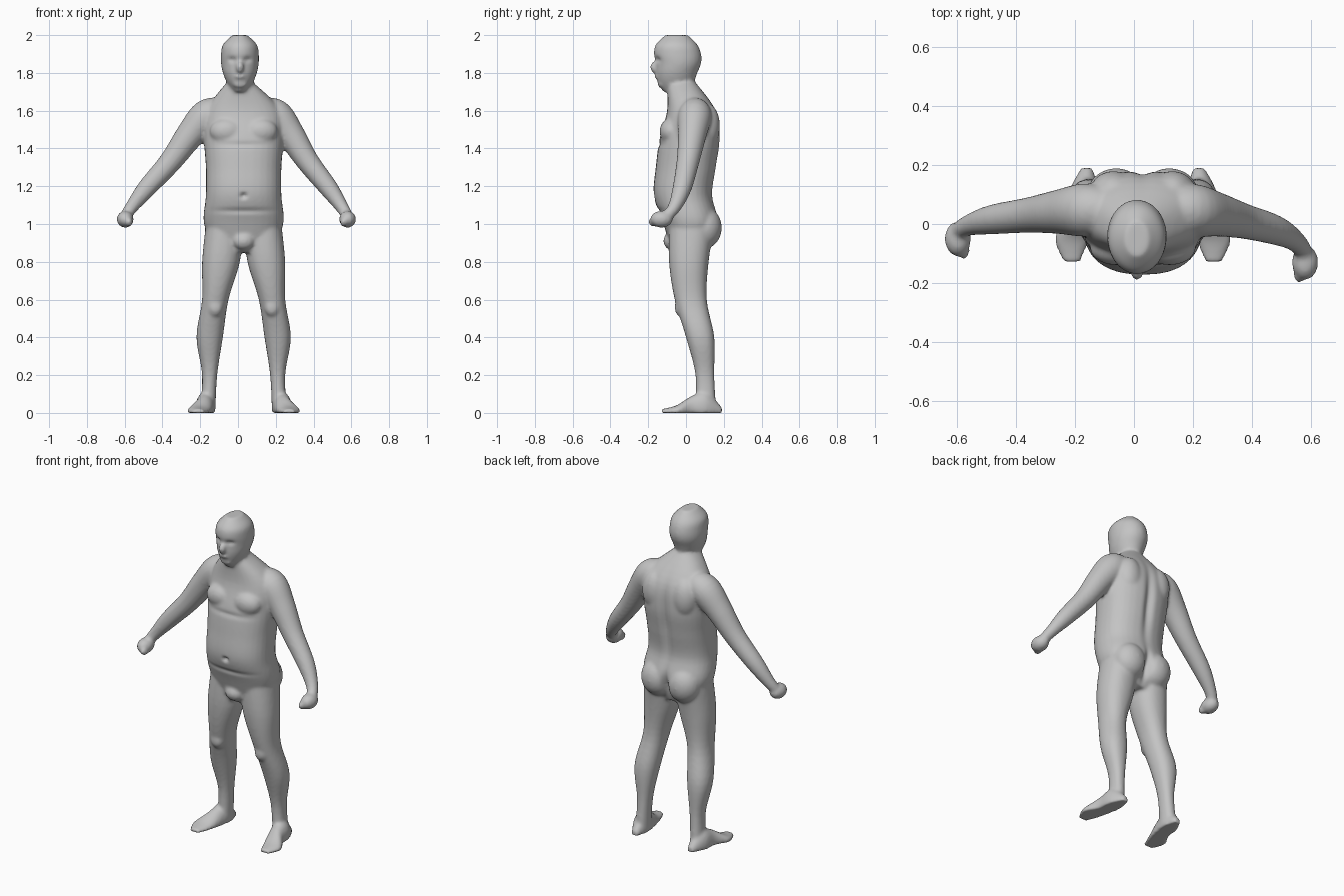
import bpy
import bmesh
from math import cos, sin, pi, exp, copysign
from mathutils import Vector, Matrix

MID = .03        # symmetry line of torso and legs
HEAD_X = .01     # symmetry line of the head
X, Y, Z = Vector((1, 0, 0)), Vector((0, 1, 0)), Vector((0, 0, 1))

cube = bpy.data.objects.get("Cube")
if cube:
    bpy.data.objects.remove(cube, do_unlink=True)

parts = bmesh.new()


def spline(rows, steps=5):
    """Interpolate key rows with a Catmull-Rom spline."""
    result = []
    last = len(rows) - 1
    for i in range(last):
        before, start = rows[max(i - 1, 0)], rows[i]
        end, after = rows[i + 1], rows[min(i + 2, last)]
        for k in range(steps):
            t = k / steps
            result.append([
                b + t / 2 * (c - a + t * (2 * a - 5 * b + 4 * c - d
                                          + t * (3 * b - a - 3 * c + d)))
                for a, b, c, d in zip(before, start, end, after)])
    result.append(list(rows[last]))
    return result


def spaced(rows, start, step):
    """Put an evenly spaced position in front of every key row, then smooth."""
    return spline([(start + step * i, *row) for i, row in enumerate(rows)])


def loft(sections, power=1, sides=32):
    """Skin closed superellipse sections: centre, two half axes."""
    rings = []
    for centre, u, v in sections:
        ring = []
        for i in range(sides):
            c, s = cos(2 * pi * i / sides), sin(2 * pi * i / sides)
            point = (centre + u * copysign(abs(c) ** power, c)
                     + v * copysign(abs(s) ** power, s))
            point.z = max(point.z, 0)
            ring.append(parts.verts.new(point))
        rings.append(ring)
    for lower, upper in zip(rings, rings[1:]):
        for i in range(sides):
            j = (i + 1) % sides
            parts.faces.new((lower[i], lower[j], upper[j], upper[i]))
    parts.faces.new(rings[0][::-1])
    parts.faces.new(rings[-1])


def stack(x, rows, power):
    """Horizontal sections: height, offset, half width, front, back."""
    loft([(Vector((x(offset), (front + back) / 2, height)),
           X * half, Y * (back - front) / 2)
          for height, offset, half, front, back in rows], power)


def blob(centre, size):
    place = Matrix.Translation(centre) @ Matrix.Diagonal((*size, 1))
    bmesh.ops.create_icosphere(parts, subdivisions=3, radius=1, matrix=place)


def add_torso():
    stack(lambda offset: MID - offset, spaced([
        (0, .14, -.07, .1),
        (0, .21, -.12, .17),
        (0, .2, -.17, .14),
        (0, .2, -.16, .16),
        (0, .21, -.14, .18),
        (0, .2, -.1, .16),
        (.02, .07, -.1, .05),
    ], .85, .15), power=.85)
    blob((MID, -.07, .91), (.06, .05, .05))


def add_head():
    stack(lambda offset: HEAD_X + offset, spaced([
        (0, .04, -.12, 0),
        (0, .07, -.15, .04),
        (0, .09, -.16, .06),
        (0, .1, -.16, .08),
        (0, .1, -.17, .08),
        (0, .09, -.16, .06),
        (0, .04, -.11, .01),
    ], 1.7, .05), power=1)
    # Nose, lips and chin
    blob((HEAD_X, -.17, 1.83), (.02, .02, .03))
    blob((HEAD_X, -.15, 1.78), (.03, .02, .01))
    blob((HEAD_X, -.13, 1.74), (.04, .02, .02))


def add_muscles(side):
    # Chest, shoulder blade, buttock, kneecap
    blob((MID + side * .09, -.08, 1.49), (.09, .06, .07))
    blob((MID + side * .1, .11, 1.52), (.08, .07, .12))
    blob((MID + side * .09, .1, .98), (.1, .09, .11))
    blob((MID + side * .15, -.03, .56), (.04, .03, .05))


def add_leg(side):
    stack(lambda offset: MID + side * offset, spaced([
        (.19, .04, .05, .16),
        (.18, .04, .05, .15),
        (.18, .07, 0, .15),
        (.15, .07, -.06, .11),
        (.12, .1, -.09, .12),
        (.1, .1, -.09, .15),
    ], 0, .2), power=.9)


def add_foot(side):
    # Sections from toes to heel: offset, half width, height
    loft([(Vector((MID + side * offset, y, height / 4)),
           X * half, Z * height * 3 / 4)
          for y, offset, half, height in spaced([
              (.24, .03, .02),
              (.24, .06, .04),
              (.21, .05, .09),
              (.2, .05, .11),
              (.19, .02, .03),
          ], -.13, .08)])


def add_arm(side, reach, sweep):
    # Keys from shoulder to wrist: distance out, height, radius
    keys = spline([
        (.1, 1.6, .07),
        (.17, 1.57, .09),
        (.25, 1.47, .075),
        (.34, 1.33, .06),
        (.45, 1.19, .05),
        (.52, 1.09, .035),
        (.55, 1.04, .03),
    ])
    last = len(keys) - 1
    path = [Vector((MID + side * reach * out,
                    .05 - sweep * (i / last) ** 2, height))
            for i, (out, height, radius) in enumerate(keys)]
    sections = []
    for i, point in enumerate(path):
        along = path[min(i + 1, last)] - path[max(i - 1, 0)]
        across = along.cross(Y).normalized()
        deep = across.cross(along).normalized()
        radius = keys[i][-1]
        sections.append((point, across * radius, deep * radius))
    loft(sections)
    # Fist and thumb
    wrist = path[last]
    blob(wrist + Vector((0, -.02, -.015)), (.045, .06, .045))
    blob(wrist + Vector((side * -.02, -.06, -.03)), (.02, .03, .025))


add_torso()
add_head()
for side in (-1, 1):
    add_muscles(side)
    add_leg(side)
    add_foot(side)
add_arm(side=-1, reach=1.14, sweep=.08)
add_arm(side=1, reach=1, sweep=.16)

# Fuse all parts into one skin
bmesh.ops.recalc_face_normals(parts, faces=parts.faces)
source = bpy.data.meshes.new("body_parts")
parts.to_mesh(source)
parts.free()
body = bpy.data.objects.new("body", source)
bpy.context.collection.objects.link(body)
fuse = body.modifiers.new("fuse", 'REMESH')
fuse.mode = 'VOXEL'
fuse.voxel_size = .009
relax = body.modifiers.new("relax", 'SMOOTH')
relax.factor = .5
relax.iterations = 8
graph = bpy.context.evaluated_depsgraph_get()
skin = bpy.data.meshes.new_from_object(body.evaluated_get(graph))
body.modifiers.clear()
body.data = skin
bpy.data.meshes.remove(source)
skin.name = "body"


def press(place, reach, depth):
    """Push the skin along y around a place, fading with distance."""
    for vert in skin.vertices:
        gap = sum(((a - b) / r) ** 2 for a, b, r in zip(vert.co, place, reach))
        vert.co.y += depth * exp(-gap)


# Navel, spine, buttock cleft, chest crease, belly crease, eye sockets
press((MID, -.17, 1.15), (.016, .05, .013), .02)
press((MID, .17, 1.36), (.025, .08, .2), -.02)
press((MID, .18, .96), (.02, .09, .08), -.03)
press((MID, -.14, 1.42), (.14, .05, .015), .006)
press((MID, -.13, 1.07), (.14, .06, .015), .008)
for side in (-1, 1):
    press((HEAD_X + side * .04, -.15, 1.87), (.024, .04, .015), .012)

# Material
grey = bpy.data.materials.new("plain grey")
grey.use_nodes = True
tone = (.55, .55, .55, 1)
grey.diffuse_color = tone
grey.node_tree.nodes["Principled BSDF"].inputs["Base Color"].default_value = tone
skin.materials.clear()
skin.materials.append(grey)
skin.shade_smooth()
